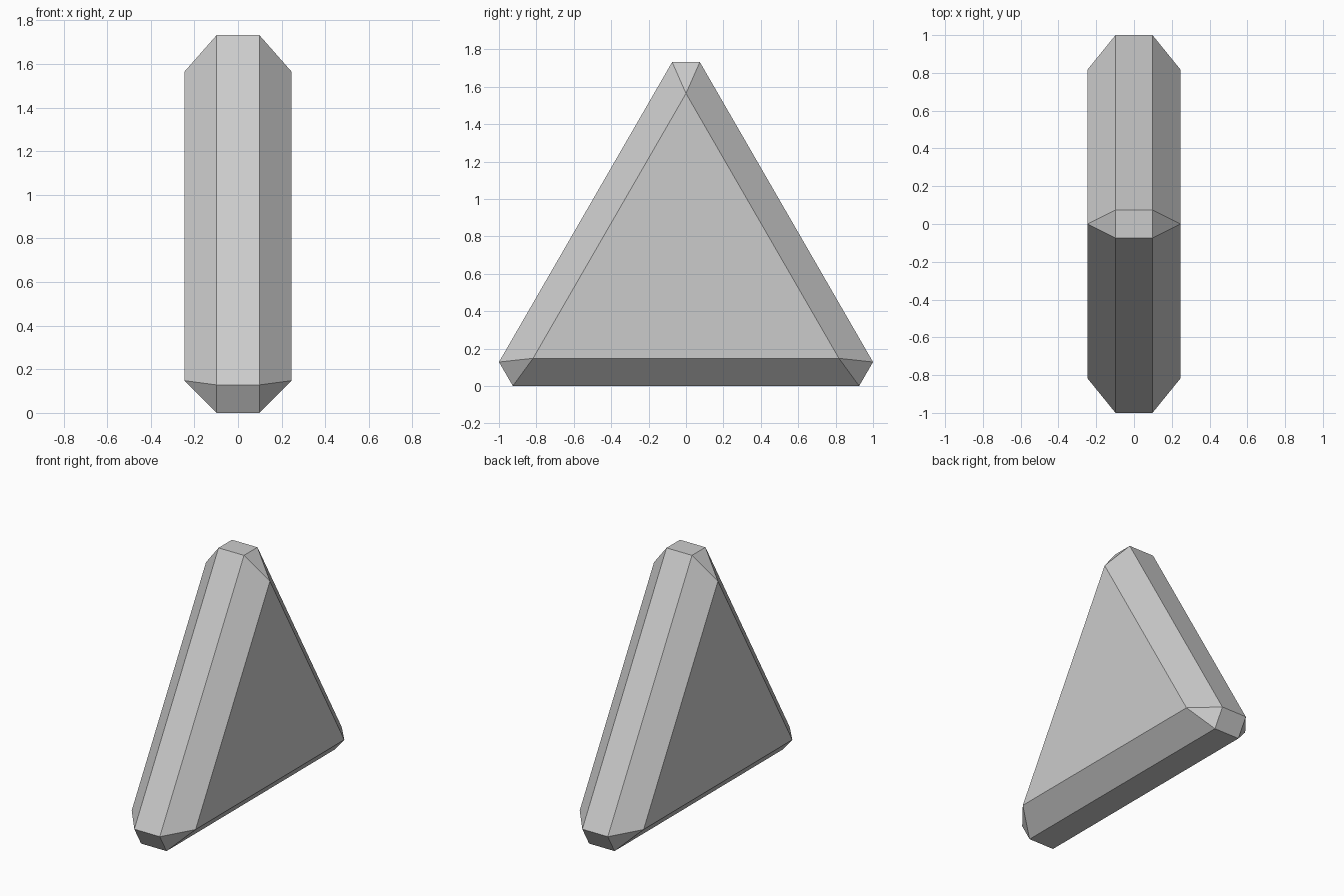
import bpy, bmesh
from math import sin, cos, radians

if "Cube" in bpy.data.objects:
    bpy.data.objects.remove(bpy.data.objects["Cube"])

RADIUS, HALF_DEPTH, BEVEL, CENTRE_Z = 1.24, 0.246, 0.148, 0.62

# Triangular slab, extruded along x
bm = bmesh.new()
tri = [bm.verts.new((-HALF_DEPTH,
                     RADIUS * cos(radians(a)),
                     CENTRE_Z + RADIUS * sin(radians(a)))) for a in (90, 210, 330)]
face = bm.faces.new(tri)
ext = bmesh.ops.extrude_face_region(bm, geom=[face])
new_verts = [g for g in ext["geom"] if isinstance(g, bmesh.types.BMVert)]
bmesh.ops.translate(bm, verts=new_verts, vec=(2 * HALF_DEPTH, 0, 0))
bmesh.ops.recalc_face_normals(bm, faces=bm.faces)
mesh = bpy.data.meshes.new("triangle_block")
bm.to_mesh(mesh)
bm.free()
block = bpy.data.objects.new("triangle_block", mesh)
bpy.context.collection.objects.link(block)

# Single flat chamfer on every edge
bev = block.modifiers.new("chamfer", 'BEVEL')
bev.width = BEVEL
bev.segments = 1
bev.limit_method = 'NONE'
bev.offset_type = 'OFFSET'
bev.use_clamp_overlap = False
